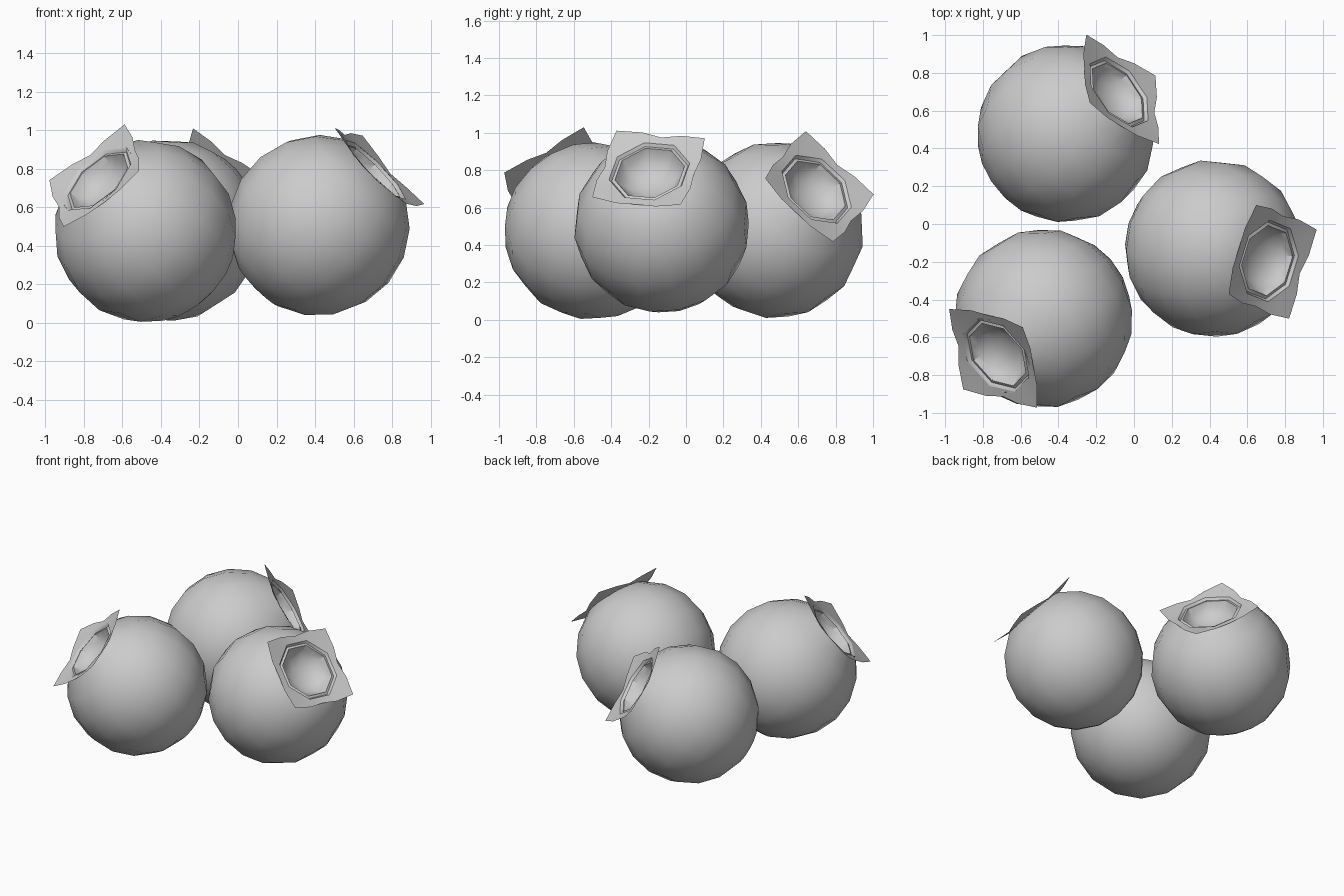
import bpy, bmesh, math
from mathutils import Vector, Matrix

if "Cube" in bpy.data.objects:
    bpy.data.objects.remove(bpy.data.objects["Cube"])

SEG = 16
ANG = 2 * math.pi / SEG
OCT = math.cos(ANG)          # apothem factor of the eight-sided crown ring


def ring(bm, radii, heights):
    """One closed loop of points around the berry axis."""
    return [bm.verts.new((radii[i] * math.cos(i * ANG), radii[i] * math.sin(i * ANG), heights[i]))
            for i in range(SEG)]


def circle(bm, r, h):
    return ring(bm, [r] * SEG, [h] * SEG)


def octagon(bm, r, h):
    return ring(bm, [r if i % 2 else r * OCT for i in range(SEG)], [h] * SEG)


def bridge(bm, a, b):
    for i in range(SEG):
        j = (i + 1) % SEG
        bm.faces.new((a[i], a[j], b[j], b[i]))


def cap(bm, loop, h, bottom):
    p = bm.verts.new((0, 0, h))
    for i in range(SEG):
        j = (i + 1) % SEG
        bm.faces.new((loop[j], loop[i], p) if bottom else (loop[i], loop[j], p))


def finish(bm, name, matrix, angle):
    mesh = bpy.data.meshes.new(name)
    bm.to_mesh(mesh)
    bm.free()
    ob = bpy.data.objects.new(name, mesh)
    bpy.context.collection.objects.link(ob)
    ob.matrix_world = matrix
    bpy.ops.object.select_all(action='DESELECT')
    ob.select_set(True)
    bpy.context.view_layer.objects.active = ob
    bpy.ops.object.shade_smooth_by_angle(angle=math.radians(angle))


def berry(name, center, crown_dir, tip_dir, r):
    # local frame: z through the crown, x towards one petal tip
    z = Vector(crown_dir).normalized()
    x = Vector(tip_dir)
    x = (x - x.dot(z) * z).normalized()
    y = z.cross(x)
    m = Matrix.Translation(center) @ Matrix((x, y, z)).transposed().to_4x4()

    # round body, open at the crown, with a lip and a hollow bowl
    bm = bmesh.new()
    loops = []
    n, top = 8, math.radians(28)
    for k in range(1, n + 1):
        t = math.pi - (math.pi - top) * k / n
        loops.append(circle(bm, r * math.sin(t), r * math.cos(t)))
    loops.append(octagon(bm, 0.222, 0.417))
    loops.append(octagon(bm, 0.208, 0.400))
    loops.append(octagon(bm, 0.190, 0.405))
    for rad, h in ((0.172, 0.365), (0.13, 0.325), (0.07, 0.302)):
        loops.append(octagon(bm, rad, h))
    cap(bm, loops[0], -r, True)
    for a, b in zip(loops, loops[1:]):
        bridge(bm, a, b)
    cap(bm, loops[-1], 0.295, False)
    finish(bm, name + "_body", m, 40)

    # thin four-pointed crown around the lip
    bm = bmesh.new()
    outer_r = [0.35, 0.285, 0.25, 0.285] * 4
    outer_h = [0.446, 0.432, 0.42, 0.432] * 4
    inner = octagon(bm, 0.22, 0.418)
    outer = ring(bm, outer_r, outer_h)
    bridge(bm, outer, inner)
    finish(bm, name + "_crown", m, 40)


berry("front_left_berry", (-0.48, -0.50, 0.475), (-0.24, -0.19, 0.26), (-0.25, 0.24, 0.0), 0.475)
berry("back_berry", (-0.36, 0.48, 0.48), (0.27, 0.21, 0.21), (-0.18, 0.31, -0.03), 0.473)
berry("right_berry", (0.42, -0.13, 0.505), (0.29, -0.065, 0.285), (-0.06, 0.29, 0.18), 0.471)
